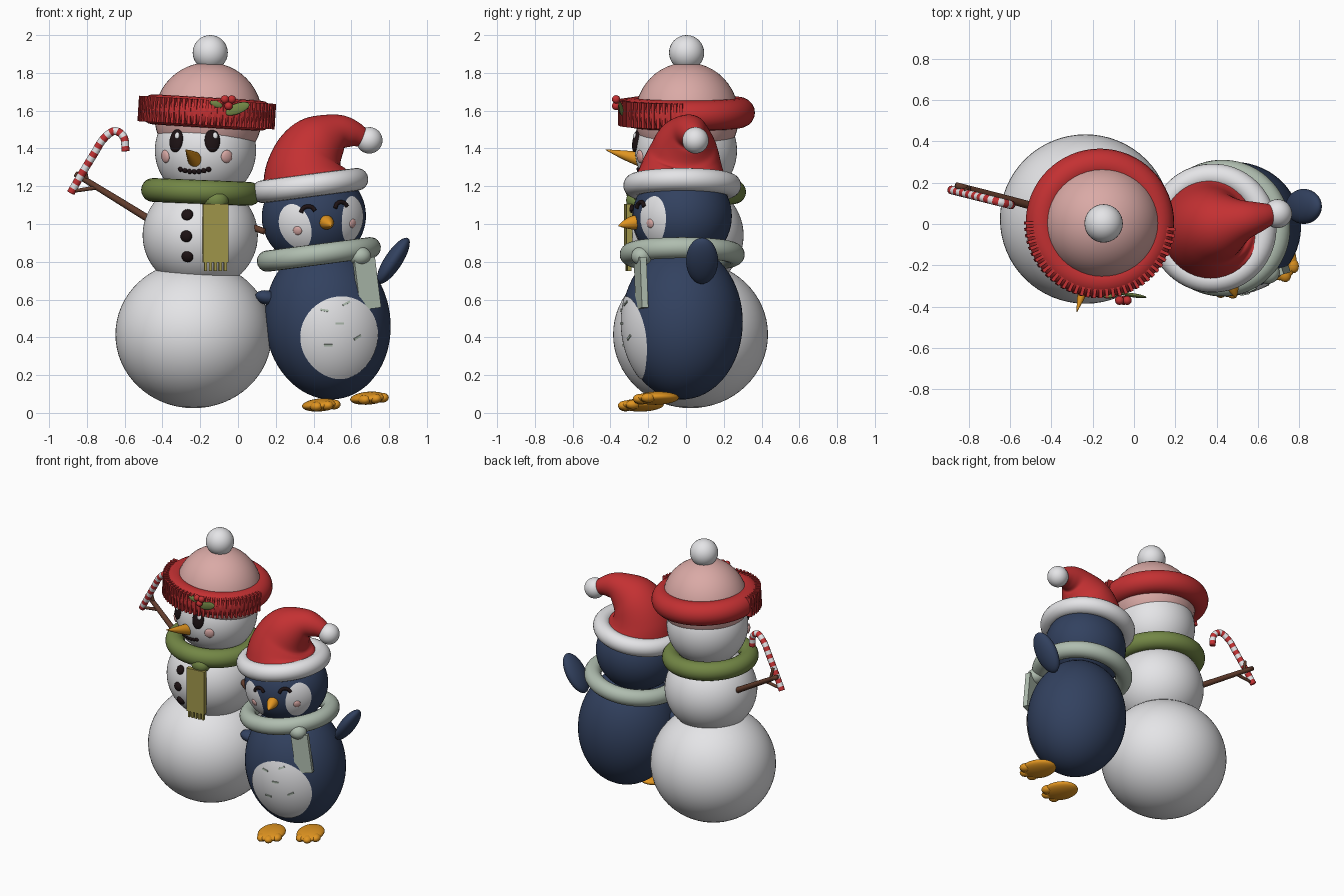
import bpy, bmesh
from math import radians, sin, cos, pi
from mathutils import Matrix, Vector, Euler

if "Cube" in bpy.data.objects:
    bpy.data.objects.remove(bpy.data.objects["Cube"])


def material(name, *rgb):
    m = bpy.data.materials.new(name)
    m.use_nodes = True
    m.diffuse_color = (*rgb, 1)
    m.node_tree.nodes["Principled BSDF"].inputs["Base Color"].default_value = (*rgb, 1)
    return m


WHITE = material("snow_white", .8, .8, .82)
RED = material("red", .55, .03, .032)
PINK = material("pink", .70, .40, .38)
GREEN = material("moss_green", .17, .24, .06)
OLIVE = material("olive_yellow", .36, .31, .07)
SAGE = material("sage", .43, .51, .43)
NAVY = material("navy", .032, .053, .115)
ORANGE = material("orange", .75, .30, .015)
BLACK = material("coal", .012, .006, .007)
BROWN = material("brown", .12, .045, .025)


def at(loc, rot=(0, 0, 0), scale=(1, 1, 1)):
    return Matrix.LocRotScale(Vector(loc), Euler(rot), Vector(scale))


def finish(name, bm, mats, matrix=Matrix(), smooth=True):
    me = bpy.data.meshes.new(name)
    for f in bm.faces:
        f.smooth = smooth
    bm.to_mesh(me)
    bm.free()
    for m in mats:
        me.materials.append(m)
    ob = bpy.data.objects.new(name, me)
    bpy.context.collection.objects.link(ob)
    ob.matrix_world = matrix
    return ob


def ball(name, mat, matrix, seg=32):
    bm = bmesh.new()
    bmesh.ops.create_uvsphere(bm, u_segments=seg, v_segments=seg // 2, radius=1)
    return finish(name, bm, [mat], matrix)


def box(name, mat, matrix):
    bm = bmesh.new()
    bmesh.ops.create_cube(bm, size=1)
    return finish(name, bm, [mat], matrix, False)


def ring(name, mat, matrix, major, minor):
    bpy.ops.mesh.primitive_torus_add(major_radius=major, minor_radius=minor,
                                     major_segments=64, minor_segments=20)
    ob = bpy.context.object
    ob.name = name
    ob.data.materials.append(mat)
    ob.data.shade_smooth()
    ob.matrix_world = matrix


def loft(name, mats, pts, matrix=Matrix(), steps=6, seg=16, band=0):
    """Round tube through (x, y, z, radius) points, with optional colour bands."""
    p = [Vector(q) for q in pts]
    p = [2 * p[0] - p[1]] + p + [2 * p[-1] - p[-2]]
    path = []
    for a, b, c, d in zip(p, p[1:], p[2:], p[3:]):
        for k in range(steps):
            t = k / steps
            path.append(.5 * (2 * b + (c - a) * t + (2 * a - 5 * b + 4 * c - d) * t * t
                              + (3 * b - a - 3 * c + d) * t ** 3))
    path.append(p[-2])
    bm = bmesh.new()
    loops = []
    for i, q in enumerate(path):
        tangent = (path[min(i + 1, len(path) - 1)] - path[max(i - 1, 0)]).to_3d()
        turn = Vector((0, 0, 1)).rotation_difference(tangent.normalized())
        loops.append([bm.verts.new(q.to_3d() + turn @ Vector(
            (q.w * cos(2 * pi * j / seg), q.w * sin(2 * pi * j / seg), 0))) for j in range(seg)])
    for i, (lo, hi) in enumerate(zip(loops, loops[1:])):
        for j in range(seg):
            n = (j + 1) % seg
            f = bm.faces.new((lo[j], lo[n], hi[n], hi[j]))
            f.material_index = (i // band) % 2 if band else 0
    bm.faces.new(loops[0][::-1])
    bm.faces.new(loops[-1])
    return finish(name, bm, mats, matrix)


def spot(body, az, lat, lift=1.0):
    """Point on an ellipsoid (centre, radii), angles in degrees, az 0 = front."""
    c, r = body
    a, b = radians(az), radians(lat)
    return Vector(c) + lift * Vector((r[0] * sin(a) * cos(b), -r[1] * cos(a) * cos(b), r[2] * sin(b)))


def frame(parent, body, az, lat):
    """Matrix on the surface: x right, y up, z outward."""
    p = spot(body, az, lat)
    n = Vector([(p[i] - body[0][i]) / body[1][i] ** 2 for i in range(3)])
    return parent @ Matrix.Translation(p) @ n.to_track_quat('Z', 'Y').to_matrix().to_4x4()


def patch(name, mat, parent, body, az, lat, half_az, half_lat, lean=0):
    """Thin oval plate following an ellipsoid."""
    bm = bmesh.new()
    rows, seg = 14, 48
    loops = []
    for k in range(rows + 1):
        loop = []
        for j in range(seg):
            t = 2 * pi * j / seg
            u, v = half_az * cos(t) * k / rows, half_lat * sin(t) * k / rows
            u, v = u * cos(lean) - v * sin(lean), u * sin(lean) + v * cos(lean)
            loop.append(bm.verts.new(spot(body, az + u, lat + v, 1.014)))
        loops.append(loop)
    for lo, hi in zip(loops, loops[1:]):
        for j in range(seg):
            n = (j + 1) % seg
            bm.faces.new((lo[j], hi[j], hi[n], lo[n]))
    bmesh.ops.remove_doubles(bm, verts=bm.verts[:], dist=1e-5)
    return finish(name, bm, [mat], parent)


# ---- Snowman: three snowballs
ball("snowman_base", WHITE, at((-.235, .024, .415), scale=(.414, .41, .39)), 64)
ball("snowman_chest", WHITE, at((-.2, 0, .94), scale=(.305, .305, .29)), 64)
ball("snowman_head", WHITE, at((-.172, 0, 1.39), scale=(.268, .27, .268)), 64)
turned = Matrix.Rotation(radians(-14), 4, 'Z')
head_m = Matrix.Translation((-.172, 0, 1.39)) @ turned
chest_m = Matrix.Translation((-.2, 0, .94)) @ turned
head = ((0, 0, 0), (.268, .27, .268))
chest = ((0, 0, 0), (.305, .305, .29))

# Snowman face
for side, label in ((-1, "right"), (1, "left")):
    f = frame(head_m, head, side * 22, 11)
    ball(f"snowman_{label}_eye", BLACK, f @ at((0, 0, 0), scale=(.041, .062, .02)))
    ball(f"snowman_{label}_eye_glint", WHITE, f @ at((.014, .024, .016), scale=(.014, .018, .008)), 16)
    f = frame(head_m, head, side * 39, -7)
    ball(f"snowman_{label}_cheek", PINK, f @ at((0, 0, 0), scale=(.032, .034, .014)))
for i in range(7):
    u = (i - 3) / 3
    f = frame(head_m, head, u * 18, -25 + 3 * u * u)
    ball("smile_coal", BLACK, f @ at((0, 0, 0), scale=(.014, .014, .012)), 16)
loft("carrot_nose", [ORANGE], [(-.225, -.23, 1.34, .042), (-.25, -.33, 1.366, .024),
                               (-.277, -.425, 1.393, .002)])
for lat in (22, -1, -23):
    ball("coat_button", BLACK, frame(chest_m, chest, 0, lat) @ at((0, 0, 0), scale=(.031, .031, .02)))

# Snowman hat with ribbed brim and holly
ball("hat_dome", PINK, at((-.157, .005, 1.57), scale=(.285, .275, .285)), 48)
ball("hat_pompom", WHITE, at((-.147, .003, 1.907), scale=(.093, .093, .093)))
brim = at((-.165, .005, 1.59), (0, .06, 0))
ring("hat_brim", RED, brim, .28, .08)
for i in range(36):
    a = radians(180 + i * 5)
    box("brim_rib", RED, brim @ at((.341 * cos(a), .341 * sin(a), 0), (0, 0, a), (.046, .016, .135)))
for x, z in ((-.07, 1.66), (-.033, 1.66), (-.05, 1.625)):
    ball("holly_berry", RED, at((x, -.37, z), scale=(.022, .022, .022)), 16)
ball("holly_leaf_left", GREEN, at((-.005, -.345, 1.61), (0, -.35, -.15), (.07, .01, .028)))
ball("holly_leaf_right", GREEN, at((-.115, -.35, 1.635), (0, .35, .1), (.035, .01, .018)))

# Snowman scarf
ring("scarf_loop", GREEN, at((-.195, 0, 1.17), (0, .04, 0)), .255, .063)
ball("scarf_knot", GREEN, at((-.115, -.262, 1.125), scale=(.065, .055, .055)))
box("scarf_tail", OLIVE, at((-.12, -.305, .95), (0, 0, .1), (.135, .032, .31)))
for i in range(5):
    box("scarf_fringe", OLIVE, at((-.172 + i * .026, -.31 + i * .0026, .78), (0, 0, .1), (.015, .02, .06)))

# Stick arms and candy cane
loft("right_arm", [BROWN], [(-.43, .07, 1.0, .02), (-.65, .13, 1.136, .018), (-.86, .187, 1.265, .015)])
loft("arm_twig_low", [BROWN], [(-.74, .155, 1.195, .012), (-.865, .16, 1.175, .009)])
loft("arm_twig_high", [BROWN], [(-.8, .172, 1.23, .012), (-.815, .165, 1.31, .009)])
loft("left_arm", [BROWN], [(.03, -.04, 1.0, .02), (.14, -.1, .96, .016)])
cane = [(-.885, 1.165), (-.845, 1.235), (-.8, 1.31), (-.757, 1.38),
        (-.715, 1.447), (-.655, 1.492), (-.605, 1.46), (-.595, 1.385)]
loft("candy_cane", [RED, WHITE], [(x, .165 - (x + .885) * .25, z, .021) for x, z in cane],
     steps=12, band=4)

# ---- Penguin: leaning body and head
P = Matrix.Translation((.475, -.02, .48)) @ Matrix.Rotation(-.13, 4, 'Y') @ Matrix.Rotation(radians(14), 4, 'Z')
body = ((0, 0, 0), (.333, .32, .41))
face = ((0, 0, .565), (.277, .262, .26))
ball("penguin_body", NAVY, P @ at(body[0], scale=body[1]), 64)
ball("penguin_head", NAVY, P @ at(face[0], scale=face[1]), 64)
patch("penguin_belly", WHITE, P, body, -2, -15, 40, 33)
for az, lat, roll in ((-15, 9, -.3), (6, 12, .35), (-3, -2, -.1), (-16, -17, -.15), (13, -14, .4)):
    box("belly_mark", SAGE, frame(P, body, az, lat) @ at((0, 0, .006), (0, 0, roll), (.045, .011, .008)))

# Penguin face
for side, label in ((-1, "right"), (1, "left")):
    patch(f"penguin_{label}_face_patch", WHITE, P, face, side * 37, -10, 19, 28, side * -.12)
    f = frame(P, face, side * 19, 5)
    arc = [(.038 * cos(a), .034 * sin(a), .006, .011) for a in [radians(10 + 40 * k) for k in range(5)]]
    loft(f"penguin_{label}_eye", [BLACK], arc, f, 4, 10)
    ball(f"penguin_{label}_cheek", PINK, frame(P, face, side * 34, -14) @ at((0, 0, .002), scale=(.024, .024, .01)))
beak = frame(P, face, 0, -9)
loft("penguin_beak", [ORANGE], [(0, 0, -.03, .038), (0, 0, .015, .036), (0, -.003, .06, .02),
                               (0, -.006, .09, .003)], beak)

# Penguin scarf
ring("penguin_scarf_loop", SAGE, P @ at((0, 0, .362)), .275, .056)
ball("penguin_scarf_knot", SAGE, at((.645, -.235, .83), scale=(.06, .055, .05)))
box("penguin_scarf_tail", SAGE, at((.682, -.238, .685), (0, -.13, .3), (.115, .035, .27)))

# Wings
ball("penguin_left_wing", NAVY, at((.822, .085, .805), (0, .58, 0), (.047, .085, .143)))
ball("penguin_right_wing", NAVY, at((.155, -.085, .61), (0, .2, .2), (.065, .05, .038)))

# Feet with toes
for name, loc in (("right_foot", (.435, -.235, .042)), ("left_foot", (.69, -.155, .078))):
    m = at(loc, (0, -.1, .4))
    ball(name, ORANGE, m @ at((0, 0, 0), scale=(.092, .122, .034)))
    for x, y in ((-.052, -.07), (0, -.095), (.052, -.07)):
        ball(name + "_toe", ORANGE, m @ at((x, y, -.003), scale=(.032, .04, .026)), 16)

# Penguin hat
ring("penguin_hat_brim", WHITE, P @ at((0, 0, .73)), .252, .06)
loft("penguin_hat", [RED], [(.38, -.025, 1.2, .262), (.37, -.02, 1.285, .225), (.39, -.01, 1.37, .19),
                            (.443, 0, 1.435, .155), (.53, .02, 1.483, .1), (.605, .035, 1.478, .072),
                            (.675, .05, 1.45, .045)], steps=6, seg=40)
ball("penguin_hat_pompom", WHITE, at((.695, .05, 1.443), scale=(.07, .07, .07)))
